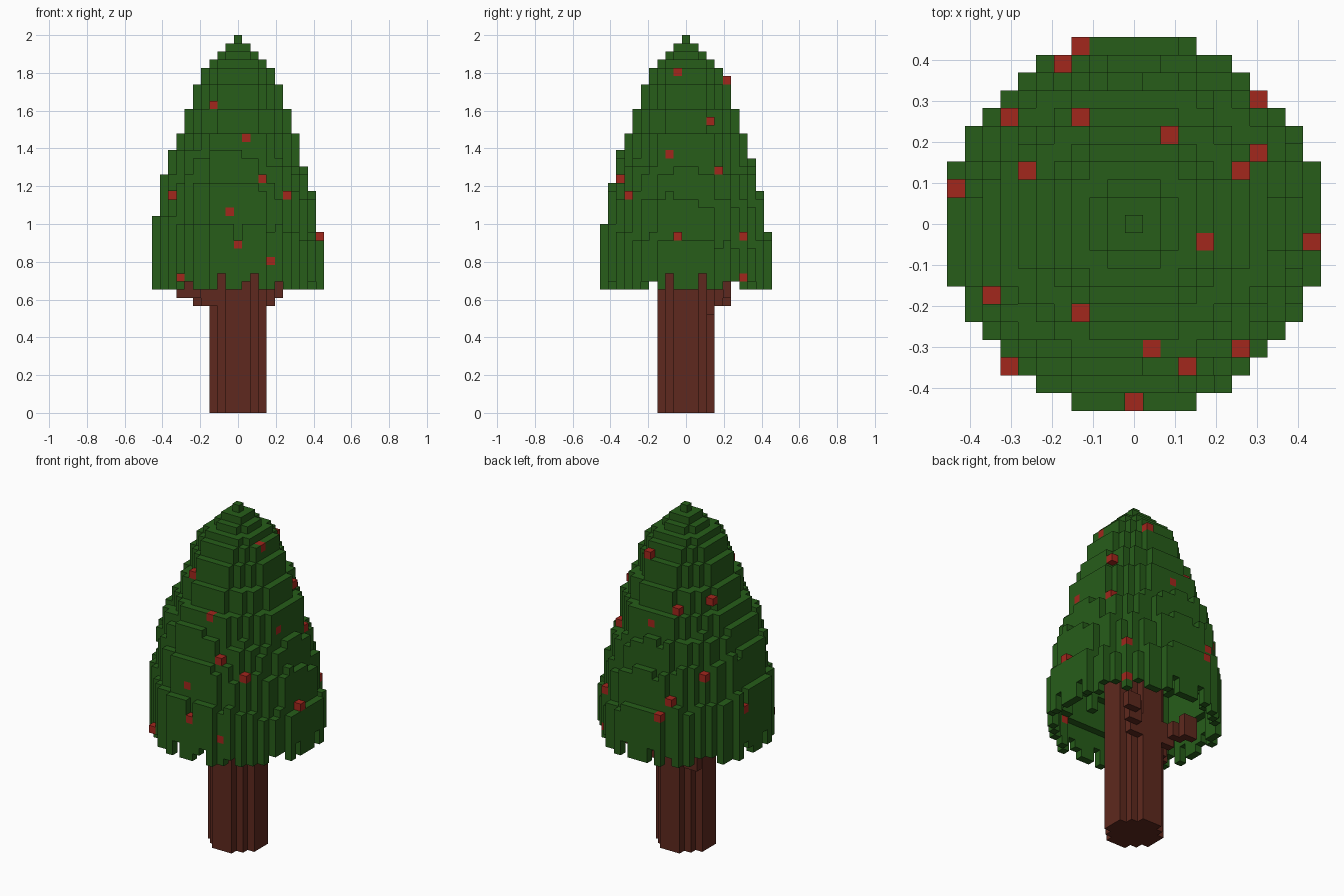
import bpy, bmesh, math, random

cube = bpy.data.objects.get("Cube")
if cube:
    bpy.data.objects.remove(cube, do_unlink=True)

V = 2.0 / 46            # edge length of one block
rng = random.Random(7)


def material(name, rgb):
    m = bpy.data.materials.new(name)
    m.use_nodes = True
    m.diffuse_color = (*rgb, 1)
    m.node_tree.nodes["Principled BSDF"].inputs["Base Color"].default_value = (*rgb, 1)
    return m


leaf_green = material("leaf green", (0.020, 0.110, 0.010))
bark_brown = material("bark brown", (0.112, 0.022, 0.013))
berry_red = material("berry red", (0.365, 0.020, 0.012))

# Corner offsets for each of the six block sides, wound outward
SIDES = {
    (1, 0, 0): ((1, 0, 0), (1, 1, 0), (1, 1, 1), (1, 0, 1)),
    (-1, 0, 0): ((0, 0, 0), (0, 0, 1), (0, 1, 1), (0, 1, 0)),
    (0, 1, 0): ((0, 1, 0), (0, 1, 1), (1, 1, 1), (1, 1, 0)),
    (0, -1, 0): ((0, 0, 0), (1, 0, 0), (1, 0, 1), (0, 0, 1)),
    (0, 0, 1): ((0, 0, 1), (1, 0, 1), (1, 1, 1), (0, 1, 1)),
    (0, 0, -1): ((0, 0, 0), (0, 1, 0), (1, 1, 0), (1, 0, 0)),
}


def block_object(name, cells, occupied, mat):
    """Mesh only the block sides that are not covered by another block."""
    bm = bmesh.new()
    verts = {}

    def corner(p):
        if p not in verts:
            verts[p] = bm.verts.new(((p[0] - 0.5) * V, (p[1] - 0.5) * V, p[2] * V))
        return verts[p]

    for x, y, z in sorted(cells):
        for (dx, dy, dz), quad in SIDES.items():
            if (x + dx, y + dy, z + dz) not in occupied:
                bm.faces.new([corner((x + a, y + b, z + c)) for a, b, c in quad])
    mesh = bpy.data.meshes.new(name)
    bm.to_mesh(mesh)
    bm.free()
    mesh.materials.append(mat)
    obj = bpy.data.objects.new(name, mesh)
    bpy.context.collection.objects.link(obj)


# Crown terraces: (radius in blocks, highest layer of that radius)
TERRACES = [(10, 22.0), (9, 26.9), (8, 30.3), (7, 33), (6, 36), (5, 39),
            (4, 41), (3, 42), (2, 43), (1, 44), (0, 45)]

# Berries seen from above, and berries tucked under leaves
OPEN_BERRIES = [(-3, -5, 37), (1, -7, 33), (3, -8, 28), (-8, -4, 26), (6, -7, 26),
                (0, -10, 20), (-7, -8, 16), (10, -1, 21), (4, -1, 41), (2, 5, 40),
                (6, 3, 35), (7, 4, 29), (7, 7, 21), (-3, 10, 21), (-4, 9, 23),
                (-7, 6, 26), (-6, 3, 35), (-10, 2, 21)]
TUCKED_BERRIES = [(-1, -9, 24), (4, -9, 18), (7, -2, 31), (7, 7, 16),
                  (0, 7, 32), (-3, 6, 34)]
berries = set(OPEN_BERRIES + TUCKED_BERRIES)

# Crown volume: stepped discs whose lower terraces tilt and fray a little
crown = set()
for x in range(-10, 11):
    for y in range(-10, 11):
        dist = math.hypot(x, y)
        tilt = (1.3 * x + 0.55 * y) / max(dist, 1) - 0.25
        if min(abs(x), abs(y)) > 1:
            tilt += rng.uniform(-0.1, 1.2)
        for k in range(12, 46):
            level = min(k + tilt, 33) if k <= 33 else k
            radius = next(r for r, top in TERRACES if level <= top)
            if dist <= radius + 0.62:
                crown.add((x, y, k))

# Clear the blocks that would bury a berry
for x, y, k in berries:
    both = min(abs(x), abs(y)) > 2 and (x, y, k) in OPEN_BERRIES
    if abs(x) > abs(y) or both:
        crown.discard((x + (1 if x > 0 else -1), y, k))
    if abs(x) <= abs(y) or both:
        crown.discard((x, y + (1 if y > 0 else -1), k))
for x, y, k in OPEN_BERRIES:
    crown -= {(x, y, j) for j in range(k + 1, 46)}
crown |= berries

# Foliage: the crown's skin, one block thick at the ragged rim and two above it
foliage = set()
for x, y, k in sorted(crown):
    m = min(abs(x), abs(y))
    rim = {2: 17, 3: 15}.get(m) or rng.choice((15, 16))
    depths = (1, 2) if k > 18 else (1,)
    skin = any((x + a * d, y + b * d, k + c * d) not in crown
               for a, b, c in SIDES if c >= 0 for d in depths)
    if skin and k >= rim:
        foliage.add((x, y, k))

# Trunk: round column of radius three and a half blocks
trunk = {(x, y, k) for x in range(-3, 4) for y in range(-3, 4)
         for k in range(30) if x * x + y * y <= 12.25}

# Branches: stepped arms rising from the trunk (end x, end y, first layer, last layer)
branches = set()
for ex, ey, k0, k1 in ((5, 5, 12, 13.9), (-7, -3, 13, 14.2), (-5, 5, 12, 13.6)):
    for i in range(21):
        t = 0.35 + 0.65 * i / 20
        cx, cy, k = round(ex * t), round(ey * t), round(k0 + (k1 - k0) * i / 20)
        inner = cx - (1 if ex > 0 else -1)
        branches |= {(a, cy, k + c) for a in (cx, inner) for c in (0, 1)}
branches -= trunk
foliage -= berries | trunk | branches

occupied = foliage | trunk | branches | berries
block_object("crown_foliage", foliage, occupied, leaf_green)
block_object("trunk", trunk, occupied, bark_brown)
block_object("branches", branches, occupied, bark_brown)
block_object("berries", berries, occupied, berry_red)
